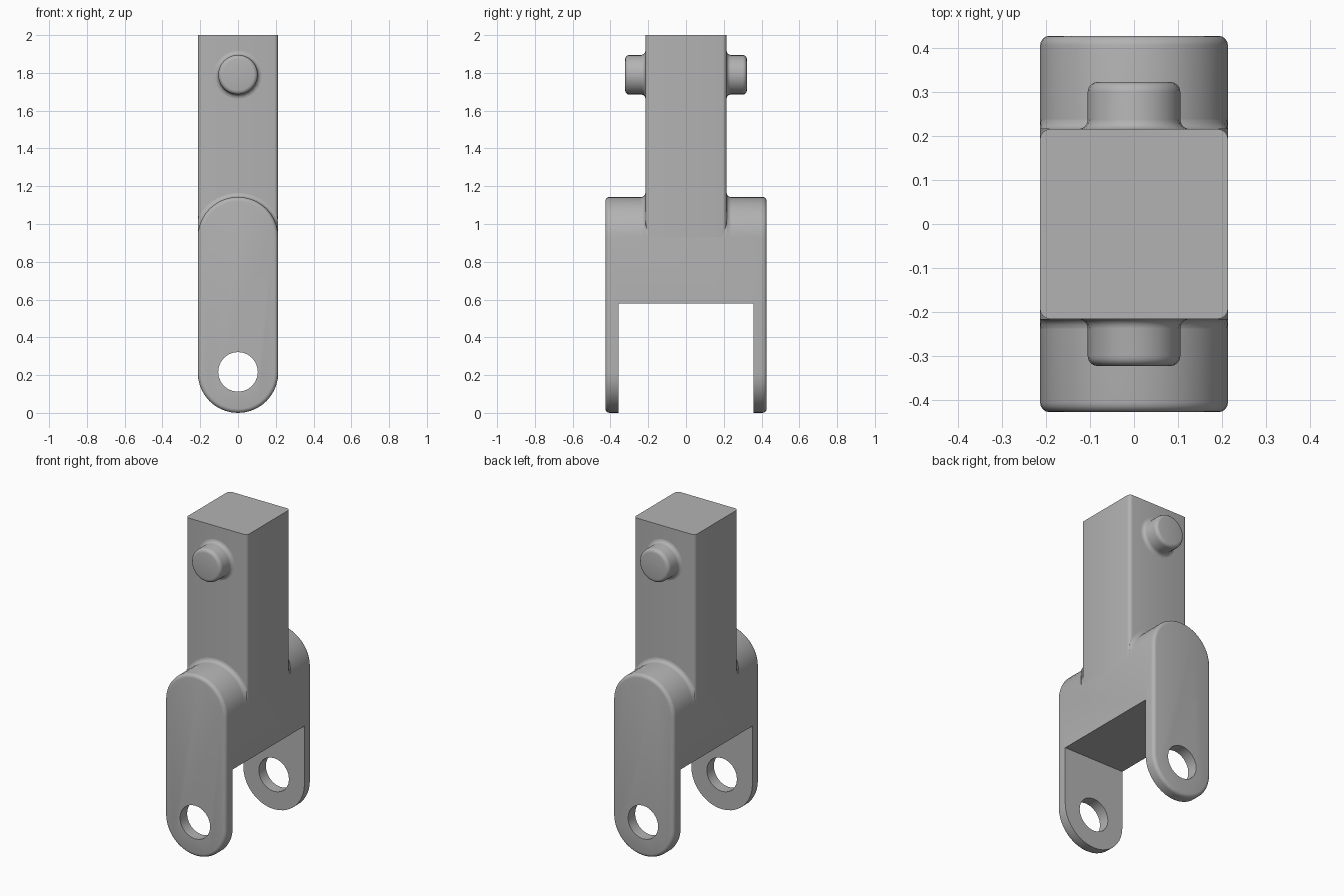
import bpy, bmesh, math

if "Cube" in bpy.data.objects:
    bpy.data.objects.remove(bpy.data.objects["Cube"])

HALF_W = 0.213      # half width, also the radius of the rounded ends
LOW, HIGH = 0.213, 0.93   # centres of the rounded ends
BODY_Y, SHAFT_Y = 0.427, 0.215
PIN_Z, PIN_R = 1.79, 0.105
SOFT = 0.022        # edge rounding radius

grey = bpy.data.materials.new("plain_grey")
grey.use_nodes = True
colour = (0.45, 0.45, 0.45, 1)
grey.diffuse_color = colour
grey.node_tree.nodes["Principled BSDF"].inputs["Base Color"].default_value = colour


def finish(bm, name):
    bmesh.ops.recalc_face_normals(bm, faces=bm.faces)
    mesh = bpy.data.meshes.new(name)
    bm.to_mesh(mesh)
    bm.free()
    mesh.materials.append(grey)
    ob = bpy.data.objects.new(name, mesh)
    bpy.context.collection.objects.link(ob)
    return ob


def activate(ob):
    bpy.ops.object.select_all(action='DESELECT')
    ob.select_set(True)
    bpy.context.view_layer.objects.active = ob


def smooth(ob):
    activate(ob)
    bpy.ops.object.shade_smooth_by_angle(angle=math.radians(32))


def loft(name, rings):
    """Skin a list of closed rings and cap both ends."""
    bm = bmesh.new()
    loops = [[bm.verts.new(p) for p in ring] for ring in rings]
    n = len(loops[0])
    for a, b in zip(loops, loops[1:]):
        for i in range(n):
            j = (i + 1) % n
            bm.faces.new((a[i], a[j], b[j], b[i]))
    bm.faces.new(loops[0])
    bm.faces.new(loops[-1])
    return finish(bm, name)


def arc(z, radius, start, steps, y):
    return [(max(-HALF_W, min(HALF_W, radius * math.cos(t))), y, z + radius * math.sin(t))
            for t in (start + math.pi * i / steps for i in range(steps + 1))]


def stadium(y, radius):
    return arc(HIGH, radius, 0, 20, y) + arc(LOW, radius, math.pi, 20, y)


def circle(y, radius, z, n=24):
    return [(radius * math.cos(t), y, z + radius * math.sin(t))
            for t in (2 * math.pi * i / n for i in range(n))]


def box(name, hx, hy, z0, z1):
    return loft(name, [[(-hx, -hy, z), (hx, -hy, z), (hx, hy, z), (-hx, hy, z)]
                       for z in (z0, z1)])


def quarter(steps=4):
    return [math.pi / 2 * i / steps for i in range(steps + 1)]


# Forked body with rounded outer rims
rim = [(BODY_Y - SOFT + SOFT * math.cos(t), HALF_W - SOFT + SOFT * math.sin(t))
       for t in quarter()]
body = loft("fork_body", [stadium(-y, r) for y, r in rim]
            + [stadium(y, r) for y, r in reversed(rim)])

# Slot between the legs and the cross hole through both
slot = box("slot_cutter", 0.5, 0.357, -0.5, 0.58)
hole = loft("hole_cutter", [circle(y, 0.105, 0.217) for y in (-1, 1)])
activate(body)
for cutter in (slot, hole):
    mod = body.modifiers.new(cutter.name, 'BOOLEAN')
    mod.operation = 'DIFFERENCE'
    mod.solver = 'EXACT'
    mod.object = cutter
    bpy.ops.object.modifier_apply(modifier=mod.name)
for cutter in (slot, hole):
    bpy.data.objects.remove(cutter)
smooth(body)

# Square shaft, only its upright edges rounded
shaft = box("shaft", HALF_W, SHAFT_Y, HIGH, 2.0)
bm = bmesh.new()
bm.from_mesh(shaft.data)
upright = [e for e in bm.edges if abs(e.verts[0].co.z - e.verts[1].co.z) > 0.5]
bmesh.ops.bevel(bm, geom=upright, offset=SOFT, segments=4, profile=0.5, affect='EDGES')
bm.to_mesh(shaft.data)
bm.free()
smooth(shaft)

# Pins and shoulder fillets on the front and back
flare = [(SHAFT_Y + SOFT * (1 - math.cos(t)), SOFT * (1 - math.sin(t))) for t in quarter()]
tip = [(0.322 - SOFT + SOFT * math.sin(t), PIN_R - SOFT + SOFT * math.cos(t))
       for t in quarter()]
for side, label in ((-1, "front"), (1, "back")):
    profile = [(y, PIN_R + d) for y, d in flare] + tip
    smooth(loft(label + "_pin", [circle(side * y, r, PIN_Z) for y, r in profile]))
    smooth(loft(label + "_shoulder_fillet",
                [arc(HIGH, HALF_W + d, 0, 20, side * y) for y, d in flare]))
